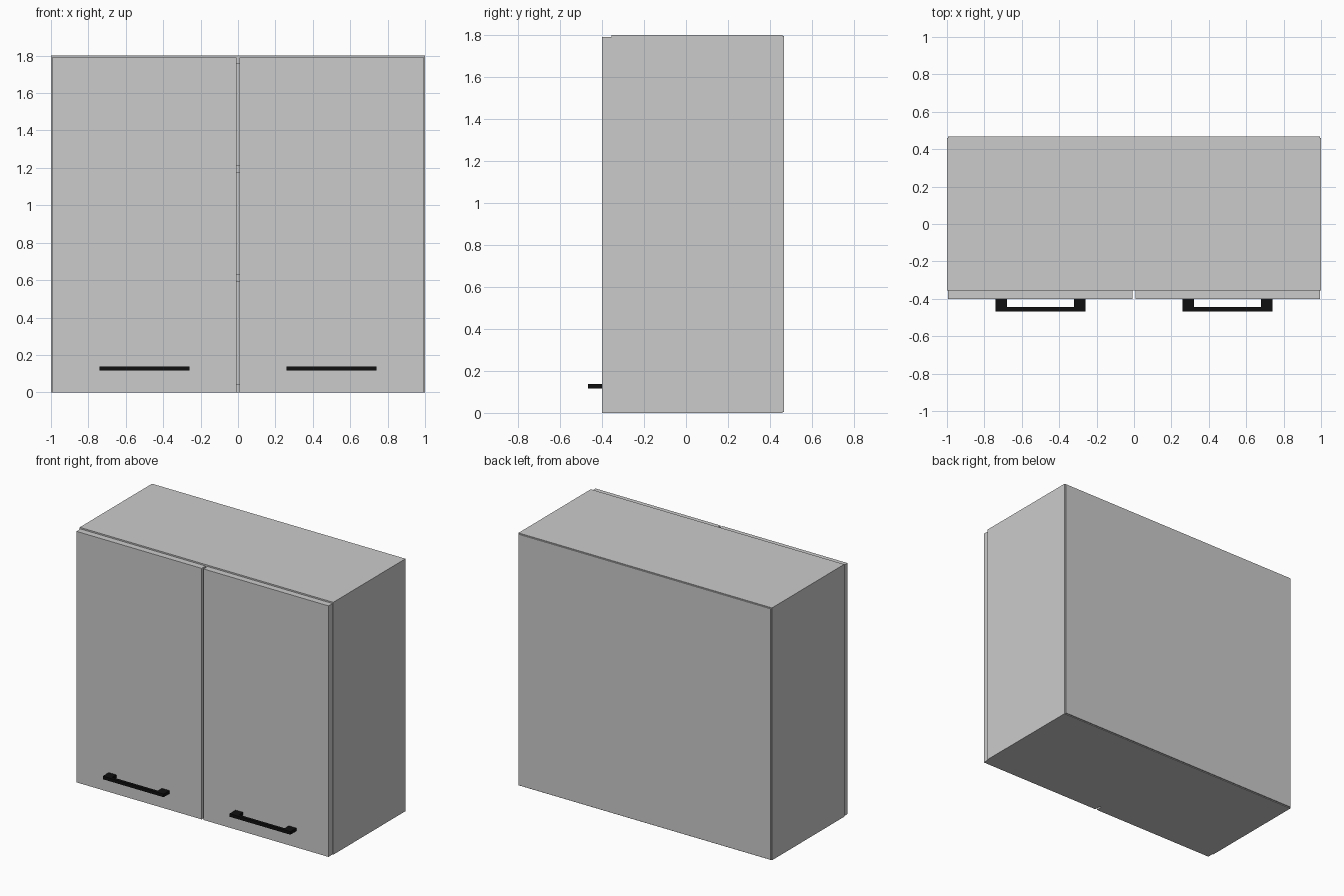
import bpy, bmesh
from mathutils import Vector

if "Cube" in bpy.data.objects:
    bpy.data.objects.remove(bpy.data.objects["Cube"])


def add_box(bm, lo, hi):
    """Add an axis-aligned box between two corners."""
    lo, hi = Vector(lo), Vector(hi)
    verts = bmesh.ops.create_cube(bm, size=1)["verts"]
    for v in verts:
        v.co = Vector(v.co[i] * (hi[i] - lo[i]) + (lo[i] + hi[i]) / 2 for i in range(3))


def part(name, *boxes, mat=None):
    bm = bmesh.new()
    for lo, hi in boxes:
        add_box(bm, lo, hi)
    mesh = bpy.data.meshes.new(name)
    bm.to_mesh(mesh)
    bm.free()
    obj = bpy.data.objects.new(name, mesh)
    bpy.context.collection.objects.link(obj)
    if mat:
        mesh.materials.append(mat)
    return obj


black = bpy.data.materials.new("black_metal")
black.diffuse_color = (0.005, 0.005, 0.005, 1)
black.use_nodes = True
black.node_tree.nodes["Principled BSDF"].inputs["Base Color"].default_value = black.diffuse_color

W, H, T = 1.0, 1.8, 0.043            # half width, height, board thickness
FRONT, BACK = -0.355, 0.459          # carcass depth range
DOOR = -0.4                          # door front plane

# Carcass top, bottom and two inner shelves
for name, z in (("bottom_panel", 0), ("lower_shelf", 0.59),
                ("upper_shelf", 1.173), ("top_panel", H - T)):
    part(name, ((-W + T, FRONT, z), (W - T, BACK, z + T)))

# Thin back sheet, slightly inset from the outline
part("back_panel", ((-W + 0.005, BACK, 0.005), (W - 0.005, 0.467, H - 0.005)))

for side, s in (("left", -1), ("right", 1)):
    # Full-height side board
    x = sorted((s * W, s * (W - T)))
    part(side + "_side_panel", ((x[0], FRONT, 0), (x[1], BACK, H)))

    # Door, leaving a narrow centre gap and a reveal at the top
    x = sorted((s * 0.007, s * 0.994))
    part(side + "_door", ((x[0], DOOR, 0), (x[1], FRONT, 1.79)))

    # Bar handle on two square posts
    c, z0, z1 = s * 0.5, 0.116, 0.138
    part(side + "_handle",
         ((c - 0.24, -0.467, z0), (c + 0.24, -0.445, z1)),
         ((c - 0.24, -0.445, z0), (c - 0.18, DOOR, z1)),
         ((c + 0.18, -0.445, z0), (c + 0.24, DOOR, z1)), mat=black)
